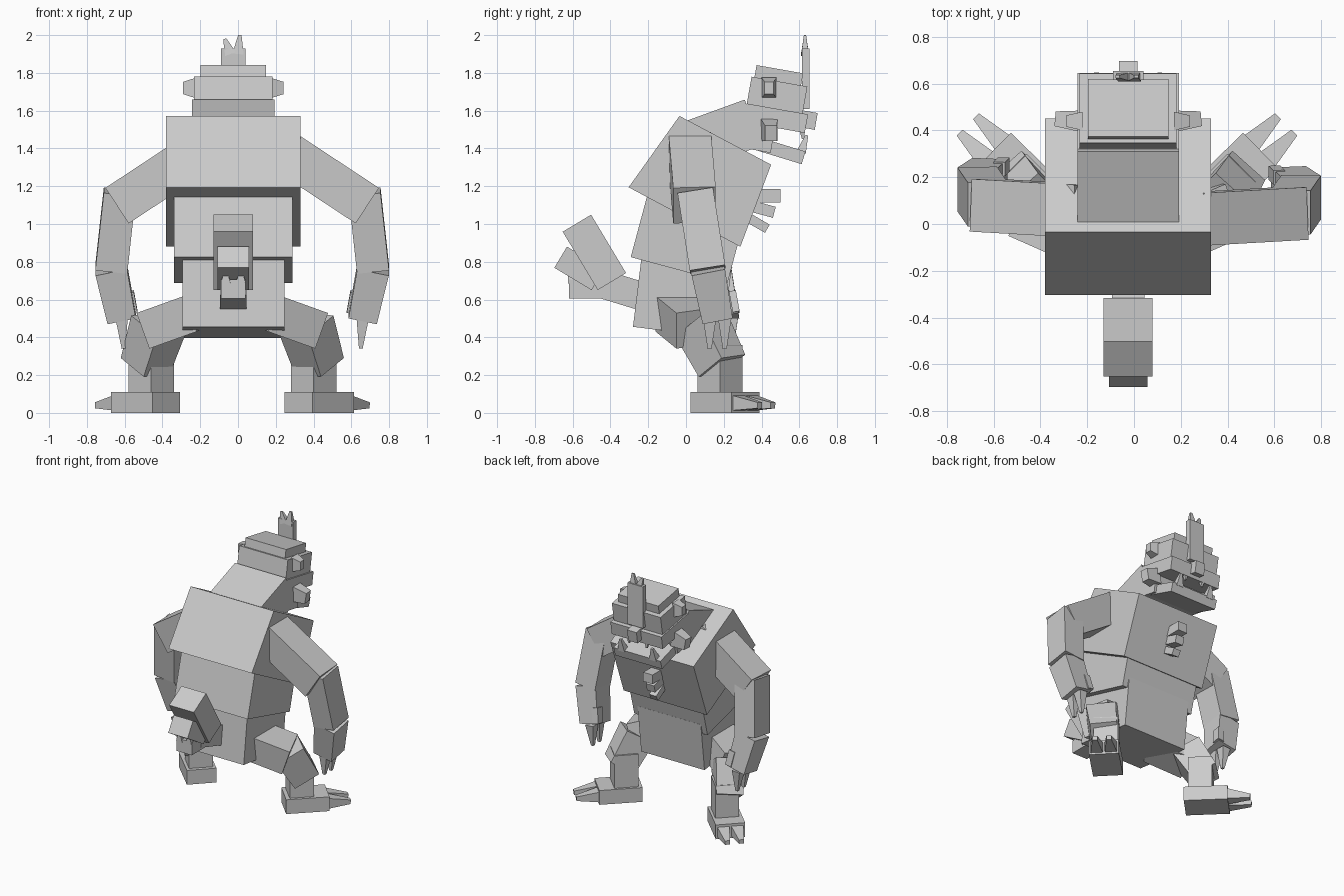
import bpy
import bmesh
from math import radians
from mathutils import Matrix, Vector

if "Cube" in bpy.data.objects:
    bpy.data.objects.remove(bpy.data.objects["Cube"])

grey = bpy.data.materials.new("stone_grey")
grey.use_nodes = True
grey.diffuse_color = (0.6, 0.6, 0.6, 1)
grey.node_tree.nodes["Principled BSDF"].inputs["Base Color"].default_value = grey.diffuse_color

BODY_MID = -0.025
ARM_MID = 0.022
LEG_MID = -0.03
SIDEWAYS = Vector((1, 0, 0))
FORWARD = Vector((0, 1, 0))
TURNED_OUT = Vector((1, -1, 0))   # across a foot that points outward


def add_solid(name, matrix, taper=1, taper_width=True):
    """Unit cube placed by a matrix, with its top end scaled by taper."""
    bm = bmesh.new()
    bmesh.ops.create_cube(bm, size=1)
    for vert in bm.verts:
        if vert.co.z > 0:
            vert.co.y *= taper
            if taper_width:
                vert.co.x *= taper
    bmesh.ops.transform(bm, matrix=matrix, verts=bm.verts)
    bmesh.ops.recalc_face_normals(bm, faces=bm.faces)
    mesh = bpy.data.meshes.new(name)
    bm.to_mesh(mesh)
    bm.free()
    mesh.materials.append(grey)
    obj = bpy.data.objects.new(name, mesh)
    bpy.context.collection.objects.link(obj)


def block(name, y, z, width, length, height, tilt=0, taper=1):
    """Box on the body centre line; a positive tilt lifts its front."""
    place = Matrix.Translation((BODY_MID, y, z)) @ Matrix.Rotation(radians(tilt), 4, "X")
    add_solid(name, place @ Matrix.Diagonal((width, length, height, 1)), taper, False)


def limb(name, start, end, width, depth, taper=1, across=SIDEWAYS):
    """Square bar from start to end, its width lying along the across direction."""
    start, end = Vector(start), Vector(end)
    along = end - start
    axis = along.normalized()
    side = (across - axis * across.dot(axis)).normalized()
    front = axis.cross(side)
    place = Matrix((side * width, front * depth, along)).transposed().to_4x4()
    place.translation = (start + end) / 2
    add_solid(name, place, taper)


def pair(name, start, end, width, depth, taper=1, across=SIDEWAYS, middle=BODY_MID, lead=0):
    """Left limb and its mirrored right copy, which may sit further forward."""
    limb("left_" + name, start, end, width, depth, taper, across)

    def flip(point):
        return Vector((2 * middle - point[0], point[1] + lead, point[2]))

    limb("right_" + name, flip(start), flip(end), width, depth, taper,
         Vector((-across.x, across.y, across.z)))


# Torso
block("chest", y=0.1, z=1.24, width=0.71, length=0.67, height=0.46, tilt=-28, taper=0.82)
block("belly", y=0.01, z=0.93, width=0.625, length=0.53, height=0.36, tilt=-15)
block("pelvis", y=-0.02, z=0.61, width=0.54, length=0.48, height=0.37, tilt=-7)
block("neck", y=0.2, z=1.48, width=0.435, length=0.33, height=0.26, tilt=20)

# Head
block("skull", y=0.48, z=1.67, width=0.415, length=0.3, height=0.17, tilt=-10)
block("skull_cap", y=0.49, z=1.78, width=0.345, length=0.25, height=0.08, tilt=-10)
block("upper_jaw", y=0.475, z=1.56, width=0.435, length=0.33, height=0.1, tilt=-10)
block("jaw_hinge", y=0.38, z=1.48, width=0.435, length=0.17, height=0.18, tilt=-10)
block("lower_jaw", y=0.46, z=1.4, width=0.4, length=0.34, height=0.07, tilt=-17)
block("nose", y=0.65, z=1.55, width=0.08, length=0.08, height=0.09, tilt=-10)
block("crest", y=0.635, z=1.77, width=0.13, length=0.04, height=0.32)
limb("tall_crest_prong", (0, 0.63, 1.9), (0.01, 0.63, 2), width=0.06, depth=0.04, taper=0.3)
limb("short_crest_prong", (-0.04, 0.63, 1.9), (-0.07, 0.63, 1.98), width=0.06, depth=0.04, taper=0.3)
pair("ear", (0.17, 0.44, 1.72), (0.24, 0.44, 1.72), width=0.08, depth=0.11, taper=0.6, across=FORWARD)
pair("cheek_horn", (0.17, 0.44, 1.5), (0.28, 0.45, 1.48), width=0.09, depth=0.12, taper=0.7, across=FORWARD)
pair("tusk", (0.11, 0.61, 1.38), (0.11, 0.64, 1.47), width=0.06, depth=0.05, taper=0.3)
pair("fang", (0.05, 0.61, 1.53), (0.05, 0.62, 1.45), width=0.04, depth=0.04, taper=0.3)

# Chest studs, shrinking downward
for step in range(3):
    block("chest_stud", y=0.43 - step * 0.03, z=1.15 - step * 0.07, width=0.08 - step * 0.01,
          length=0.14, height=0.07 - step * 0.01, tilt=-step * 15)

# Jawed tail
block("tail_root", y=-0.34, z=0.65, width=0.14, length=0.32, height=0.15, tilt=-17)
block("tail_head", y=-0.485, z=0.85, width=0.21, length=0.175, height=0.36, tilt=31)
block("tail_muzzle", y=-0.565, z=0.765, width=0.165, length=0.23, height=0.13, tilt=-31)
block("tail_jaw", y=-0.52, z=0.655, width=0.13, length=0.2, height=0.1)
pair("tail_tooth", (0.015, -0.6, 0.69), (0.015, -0.62, 0.77), width=0.05, depth=0.05, taper=0.2)

# Arms
arm = {"middle": ARM_MID, "lead": 0.035}
shoulder, elbow = (0.24, 0.02, 1.39), (0.68, 0.045, 1.1)
wrist, palm = (0.715, 0.115, 0.76), Vector((0.66, 0.165, 0.5))
pair("upper_arm", shoulder, elbow, width=0.225, depth=0.225, across=FORWARD, **arm)
pair("forearm", (0.67, 0.05, 1.17), wrist, width=0.17, depth=0.19, **arm)
pair("hand", wrist, palm, width=0.17, depth=0.18, taper=0.9, **arm)
pair("thumb", (0.62, 0.2, 0.64), (0.6, 0.22, 0.53), width=0.05, depth=0.06, **arm)
for spread in (-0.04, 0.04):
    root = palm + FORWARD * spread
    pair("finger", root, root - Vector((0.01, 0, 0.16)), width=0.065, depth=0.07, taper=0.3, **arm)

# Legs
leg = {"middle": LEG_MID, "across": TURNED_OUT}
hip, knee = (0.15, -0.05, 0.54), (0.4, 0.06, 0.45)
heel, instep = Vector((0.32, 0.1, 0.055)), Vector((0.54, 0.315, 0.055))
pair("hip", hip, knee, width=0.24, depth=0.2, middle=LEG_MID, across=FORWARD)
pair("thigh", (0.36, 0.08, 0.47), (0.43, 0.19, 0.25), width=0.21, depth=0.22, taper=0.9, **leg)
pair("shin", (0.4, 0.18, 0.09), (0.4, 0.18, 0.36), width=0.17, depth=0.17, **leg)
pair("foot", heel, instep, width=0.21, depth=0.11, **leg)
for spread in (-0.035, 0.035):
    root = instep + TURNED_OUT * spread - Vector((0.03, 0.03, 0))
    pair("toe", root, root + Vector((0.14, 0.14, -0.015)), width=0.1, depth=0.09, taper=0.35, **leg)
